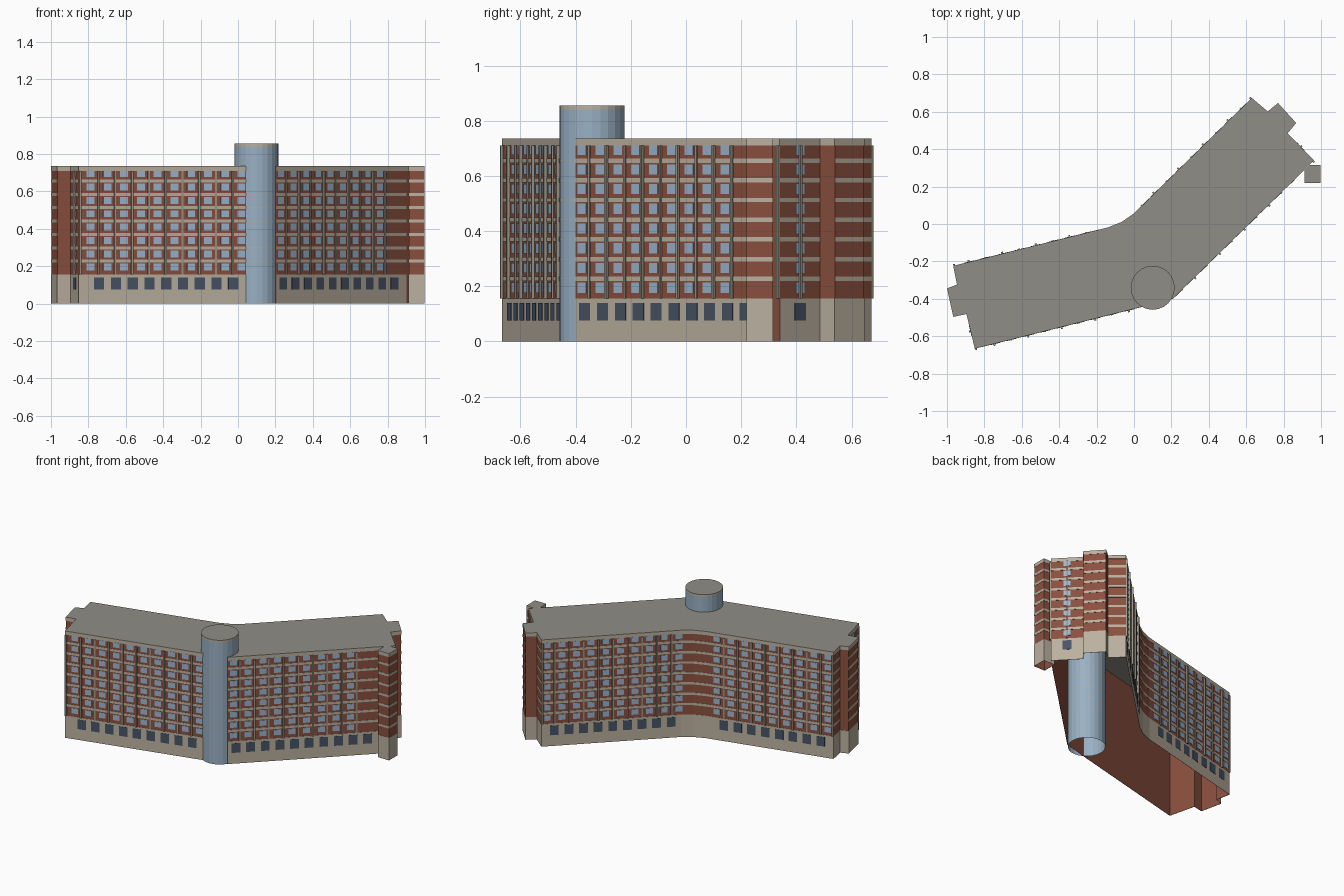
import bpy, bmesh, math
from mathutils import Vector

if "Cube" in bpy.data.objects:
    bpy.data.objects.remove(bpy.data.objects["Cube"])


def material(name, r, g, b):
    rgb = [(c / 255) ** 2.2 for c in (r, g, b)] + [1]
    m = bpy.data.materials.new(name)
    m.use_nodes = True
    m.diffuse_color = rgb
    m.node_tree.nodes["Principled BSDF"].inputs["Base Color"].default_value = rgb
    return m


BRICK = material("brick red", 137, 81, 65)
STONE = material("beige stone", 186, 175, 158)
ROOF = material("roof grey", 142, 140, 133)
GLASS = material("tower glass blue", 152, 175, 194)
PANE = material("window light blue", 156, 181, 207)
DARK = material("ground window slate", 73, 85, 102)
FIN = material("fin grey", 156, 149, 133)

BASE, EAVE, TOP = 0.155, 0.71, 0.735
FLOORS, STOREY = 8, 0.0715
BAY = 0.0925

parts = {}


def part(name, *mats):
    """Mesh under construction, made into an object at the end."""
    if name not in parts:
        parts[name] = (bmesh.new(), mats)
    return parts[name][0]


def prism(bm, outline, z0, z1, cap=True, cap_mat=0):
    """Upright walls around an outline, open below."""
    lo = [bm.verts.new((x, y, z0)) for x, y in outline]
    hi = [bm.verts.new((x, y, z1)) for x, y in outline]
    for i in range(len(lo)):
        j = (i + 1) % len(lo)
        bm.faces.new((lo[i], lo[j], hi[j], hi[i]))
    if cap:
        bm.faces.new(hi).material_index = cap_mat


def plate(bm, p, q, s0, s1, z0, z1, depth):
    """Thin box on the wall p-q, from s0 to s1 along it, open at the wall."""
    p, q = Vector(p), Vector(q)
    d = (q - p).normalized()
    n = Vector((d.y, -d.x)) * depth
    ring = [p + d * s0, p + d * s0 + n, p + d * s1 + n, p + d * s1]
    lo = [bm.verts.new((v.x, v.y, z0)) for v in ring]
    hi = [bm.verts.new((v.x, v.y, z1)) for v in ring]
    for i in range(3):
        bm.faces.new((lo[i], lo[i + 1], hi[i + 1], hi[i]))
    bm.faces.new(hi)
    bm.faces.new(lo[::-1])


def trim(p, q, base=True, bands=True):
    """Stone base, floor bands and parapet of one wall, nearly flush."""
    length = (Vector(q) - Vector(p)).length
    if base:
        plate(part("base_course", STONE), p, q, 0, length, 0, BASE, 0.0015)
    plate(part("parapet", STONE), p, q, 0, length, EAVE, TOP, 0.0015)
    if bands:
        for i in range(1, FLOORS):
            z = BASE + i * STOREY
            plate(part("floor_bands", STONE), p, q, 0, length, z - 0.008, z + 0.008, 0.0015)


def upper_window(p, q, s):
    for i in range(FLOORS):
        z = BASE + 0.021 + i * STOREY
        plate(part("upper_windows", PANE), p, q, s - 0.022, s + 0.022,
              z, min(z + 0.037, EAVE), 0.002)


def ground_window(p, q, s):
    plate(part("ground_windows", DARK), p, q, s - 0.028, s + 0.028, 0.075, 0.14, 0.003)


def fin(p, q, s, depth):
    plate(part("fins", FIN), p, q, s - 0.005, s + 0.005, BASE, EAVE, depth)


def facade(wall, window, windows, rib, ribs, ground, grounds, big):
    """Long wall: first position and count of windows, fins and ground windows."""
    for k in range(windows):
        upper_window(*wall, window + k * BAY)
    for k in range(ribs):
        fin(*wall, rib + k * BAY, 0.012 if k % 2 == big else 0.006)
    for k in range(grounds):
        ground_window(*wall, ground + k * BAY)


# Bent footprint, anticlockwise from the front right-hand corner
plan = [(-0.85, -0.665), (0.05, -0.44), (0.205, -0.40), (0.90, 0.28), (0.96, 0.34),
        (0.82, 0.485), (0.865, 0.54), (0.77, 0.645), (0.715, 0.60), (0.63, 0.672),
        (0, 0.055), (-0.065, 0.01), (-0.14, -0.02), (-0.965, -0.225),
        (-0.945, -0.325), (-0.998, -0.345), (-0.965, -0.495), (-0.895, -0.48)]
walls = [(plan[i], plan[(i + 1) % len(plan)]) for i in range(len(plan))]

# Brick shell, open below, with a flat roof
prism(part("brick_shell_and_roof", BRICK, ROOF), plan, 0, TOP, cap_mat=1)

# Stone trim on each wall; the tower hides wall 1
plain = (3, 5, 7, 14, 16)
for i, (p, q) in enumerate(walls):
    if i != 1:
        trim(p, q, base=i != 3, bands=i not in plain)

# Long front and back facades
facade(walls[0], 0.063, 10, 0.106, 9, 0.11, 9, big=0)
facade(walls[2], 0.034, 9, 0.072, 9, 0.049, 10, big=1)
facade(walls[9], 0.036, 10, 0.082, 9, 0.08, 9, big=1)
facade(walls[12], 0.072, 9, 0.118, 8, 0.118, 8, big=1)

# Fins at the outer corners of the long facades
for i, at_end in ((0, False), (3, True), (9, False), (12, True)):
    p, q = walls[i]
    fin(p, q, (Vector(q) - Vector(p)).length - 0.005 if at_end else 0.005, 0.01)

# Single window column at each end of the building
for p, q in (walls[4], walls[17]):
    mid = (Vector(q) - Vector(p)).length / 2
    upper_window(p, q, mid)
    fin(p, q, mid, 0.01)
    ground_window(p, q, mid)

# Square corner pier
pier = [(0.913, 0.22), (0.996, 0.22), (0.996, 0.313), (0.913, 0.313)]
prism(part("corner_pier", BRICK, ROOF), pier, 0, TOP, cap_mat=1)
for i in range(4):
    trim(pier[i], pier[(i + 1) % 4])


# Round glass tower with a stone rim and thin floor lines
def circle(radius, sides=24):
    return [(0.10 + radius * math.cos(math.tau * i / sides),
             -0.341 + radius * math.sin(math.tau * i / sides)) for i in range(sides)]


prism(part("glass_tower", GLASS), circle(0.1175), 0, 0.84, cap=False)
prism(part("tower_rim", STONE, ROOF), circle(0.1175), 0.84, 0.855, cap_mat=1)
for i in range(1, FLOORS):
    z = BASE + i * STOREY
    prism(part("tower_floor_lines", STONE), circle(0.118), z - 0.001, z + 0.001, cap=False)

# Turn every part into an object
for name, (bm, mats) in parts.items():
    mesh = bpy.data.meshes.new(name)
    bm.normal_update()
    bm.to_mesh(mesh)
    bm.free()
    for m in mats:
        mesh.materials.append(m)
    bpy.context.collection.objects.link(bpy.data.objects.new(name, mesh))
